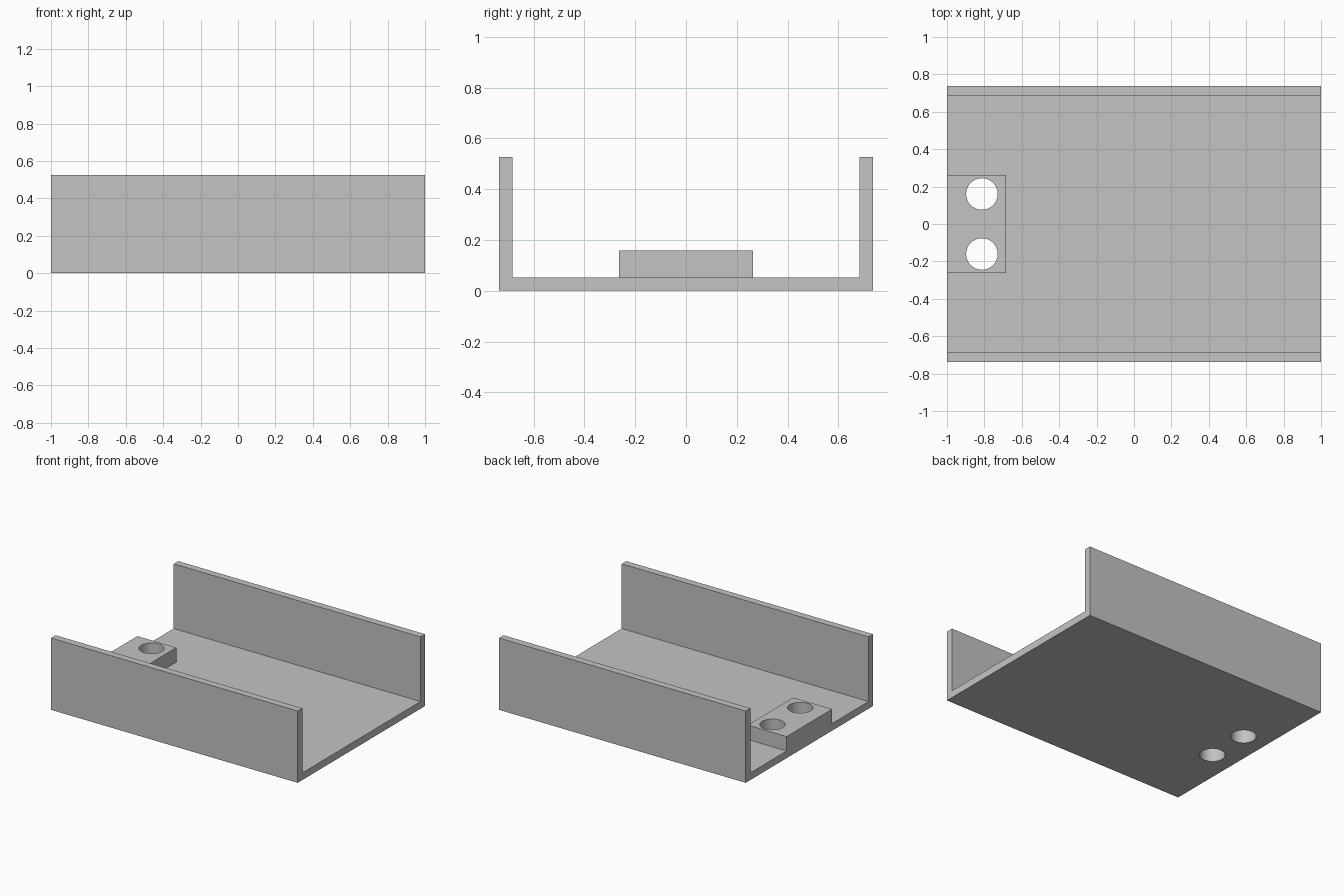
import bpy
import bmesh
from mathutils import Matrix, Vector

cube = bpy.data.objects.get("Cube")
if cube:
    bpy.data.objects.remove(cube, do_unlink=True)

U = 1 / 19                      # wall thickness, the module of the whole part
LENGTH, WIDTH, HEIGHT = 38 * U, 28 * U, 10 * U

grey = bpy.data.materials.new("plain grey")
grey.use_nodes = True
colour = (0.55, 0.55, 0.55, 1)
grey.diffuse_color = colour
grey.node_tree.nodes["Principled BSDF"].inputs["Base Color"].default_value = colour


def finish(name, bm):
    bmesh.ops.recalc_face_normals(bm, faces=bm.faces)
    mesh = bpy.data.meshes.new(name)
    bm.to_mesh(mesh)
    bm.free()
    mesh.materials.append(grey)
    obj = bpy.data.objects.new(name, mesh)
    bpy.context.collection.objects.link(obj)
    return obj


def extrude_profile(name, points, x0, x1):
    """Extrude a closed (y, z) profile along x."""
    bm = bmesh.new()
    face = bm.faces.new([bm.verts.new((x0, y, z)) for y, z in points])
    new = bmesh.ops.extrude_face_region(bm, geom=[face])["geom"]
    verts = [v for v in new if isinstance(v, bmesh.types.BMVert)]
    bmesh.ops.translate(bm, verts=verts, vec=Vector((x1 - x0, 0, 0)))
    return finish(name, bm)


def combine(target, helper, operation):
    helper.hide_render = True
    mod = target.modifiers.new(helper.name, "BOOLEAN")
    mod.object, mod.operation, mod.solver = helper, operation, "EXACT"
    bpy.context.view_layer.objects.active = target
    bpy.ops.object.modifier_apply(modifier=mod.name)
    bpy.data.objects.remove(helper, do_unlink=True)


# U-shaped channel: floor with two side walls
half = WIDTH / 2
right_side = [(-half, 0), (-half, HEIGHT), (U - half, HEIGHT), (U - half, U)]
left_side = [(-y, z) for y, z in reversed(right_side)]
channel = extrude_profile("channel", right_side + left_side, -LENGTH / 2, LENGTH / 2)

# Raised mounting block, flush with the right end of the floor
b = 5 * U
block = extrude_profile("mounting_block", [(-b, U / 2), (-b, 3 * U), (b, 3 * U), (b, U / 2)],
                        -LENGTH / 2, -LENGTH / 2 + 6 * U)
combine(channel, block, "UNION")

# Two screw holes through block and floor
for side in (-1, 1):
    bm = bmesh.new()
    bmesh.ops.create_cone(bm, cap_ends=True, segments=48, radius1=1.6 * U, radius2=1.6 * U,
                          depth=1, matrix=Matrix.Translation((-LENGTH / 2 + 3.55 * U, side * 3.05 * U, 0)))
    combine(channel, finish("hole_cutter", bm), "DIFFERENCE")

# Smooth hole walls, sharp edges elsewhere
bpy.ops.object.select_all(action="DESELECT")
channel.select_set(True)
bpy.context.view_layer.objects.active = channel
bpy.ops.object.shade_smooth_by_angle()
